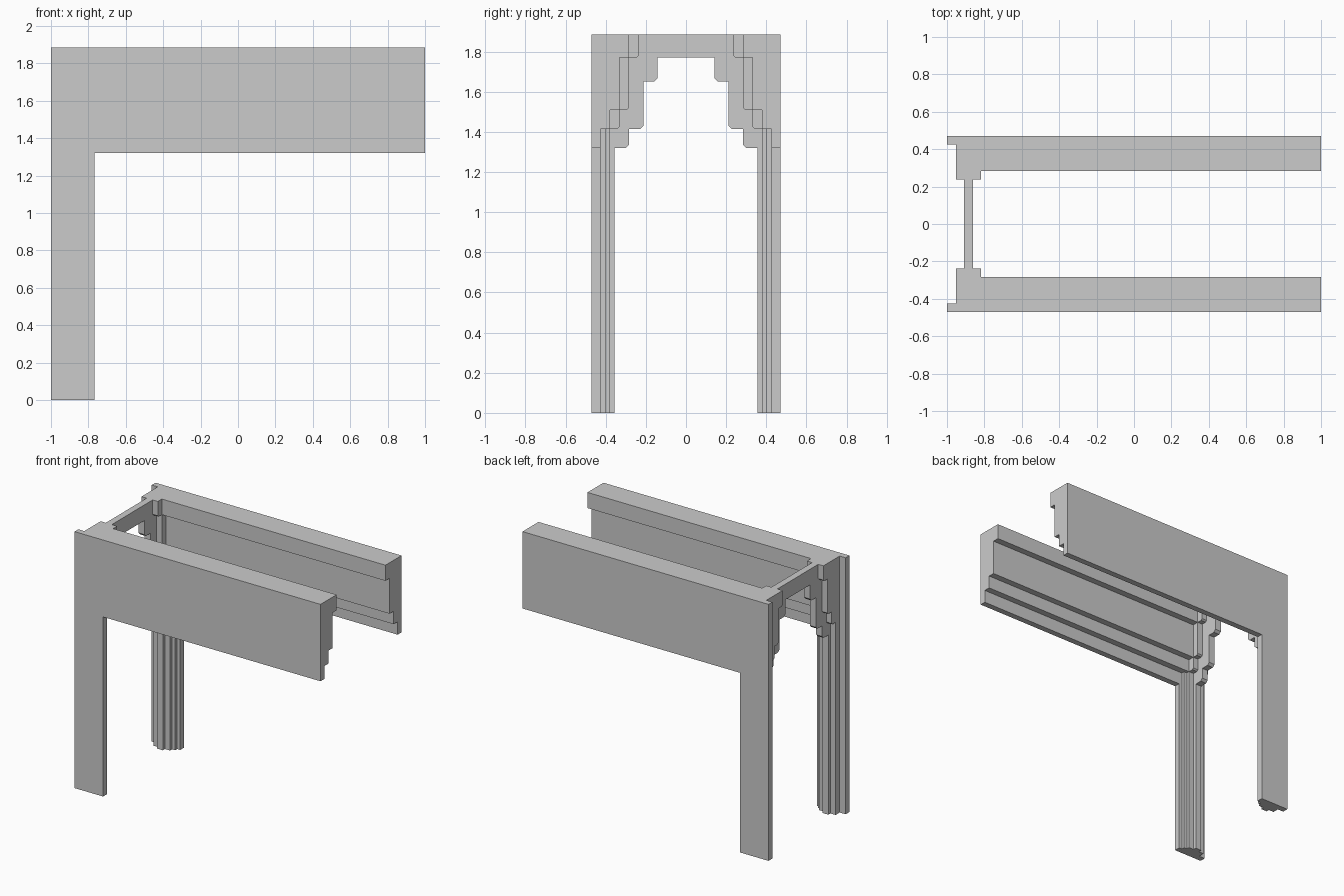
import bpy, bmesh

if "Cube" in bpy.data.objects:
    bpy.data.objects.remove(bpy.data.objects["Cube"])

H = 1.885                      # total height
OUT, SLAB = 0.47, 0.426        # outer and inner face of the side slabs


def prism(name, pts, axis, lo, hi, mirror=True):
    """Extrude a 2D outline along x (points are y,z) or y (points are x,z)."""
    bm = bmesh.new()
    co = [(lo, a, b) if axis == 'x' else (a, lo, b) for a, b in pts]
    face = bm.faces.new([bm.verts.new(c) for c in co])
    ext = bmesh.ops.extrude_face_region(bm, geom=[face])
    d = hi - lo
    bmesh.ops.translate(bm, vec=(d, 0, 0) if axis == 'x' else (0, d, 0),
                        verts=[v for v in ext['geom'] if isinstance(v, bmesh.types.BMVert)])
    bmesh.ops.recalc_face_normals(bm, faces=bm.faces)
    me = bpy.data.meshes.new(name)
    bm.to_mesh(me)
    bm.free()
    ob = bpy.data.objects.new(name, me)
    bpy.context.collection.objects.link(ob)
    if mirror:
        m = ob.modifiers.new('mirror_y', 'MIRROR')
        m.use_axis = (False, True, False)
        m.use_mirror_merge = False
    return ob


def stairs(steps, c=0.0):
    """Stepped inner edge from bottom to top; steps are (y, z_bottom), c chamfers the lower corners."""
    pts = []
    for i, (y, z) in enumerate(steps):
        if i:
            pts.append((steps[i - 1][0], z))
        if c and i:
            pts += [(y + c, z), (y, z + c)]
        else:
            pts.append((y, z))
    return pts


# Outer side slab: leg and long beam face in one L shape
prism('side_slab', [(-1, 0), (-0.768, 0), (-0.768, 1.32), (1, 1.32), (1, H), (-1, H)],
      'y', SLAB, OUT)

# Long stepped cornice on the inside of each beam
beam = stairs([(0.379, 1.415), (0.332, 1.51), (0.284, 1.77)])
prism('beam_cornice', [(SLAB, 1.415)] + beam + [(0.284, H), (SLAB, H)], 'x', -0.818, 1)

# Stepped pilaster frame on each leg
frame = stairs([(0.379, 0), (0.332, 1.415), (0.284, 1.51), (0.237, 1.77)], 0.01)
prism('pilaster_frame', [(SLAB, 0)] + frame + [(0.237, H), (SLAB, H)], 'x', -0.951, -0.818)

# Slim strip beside the pilaster
prism('pilaster_strip', [(SLAB, 0), (0.402, 0), (0.402, 1.415), (SLAB, 1.415)],
      'x', -0.818, -0.793)

# Thin stepped arch panel joining the two sides
half = stairs([(0.355, 0), (0.284, 1.32), (0.211, 1.415), (0.141, 1.65)], 0.017)
half = [(SLAB, H), (SLAB, 0)] + half + [(0.141, 1.77)]
prism('arch_panel', half + [(-y, z) for y, z in reversed(half)], 'x', -0.909, -0.86, mirror=False)
